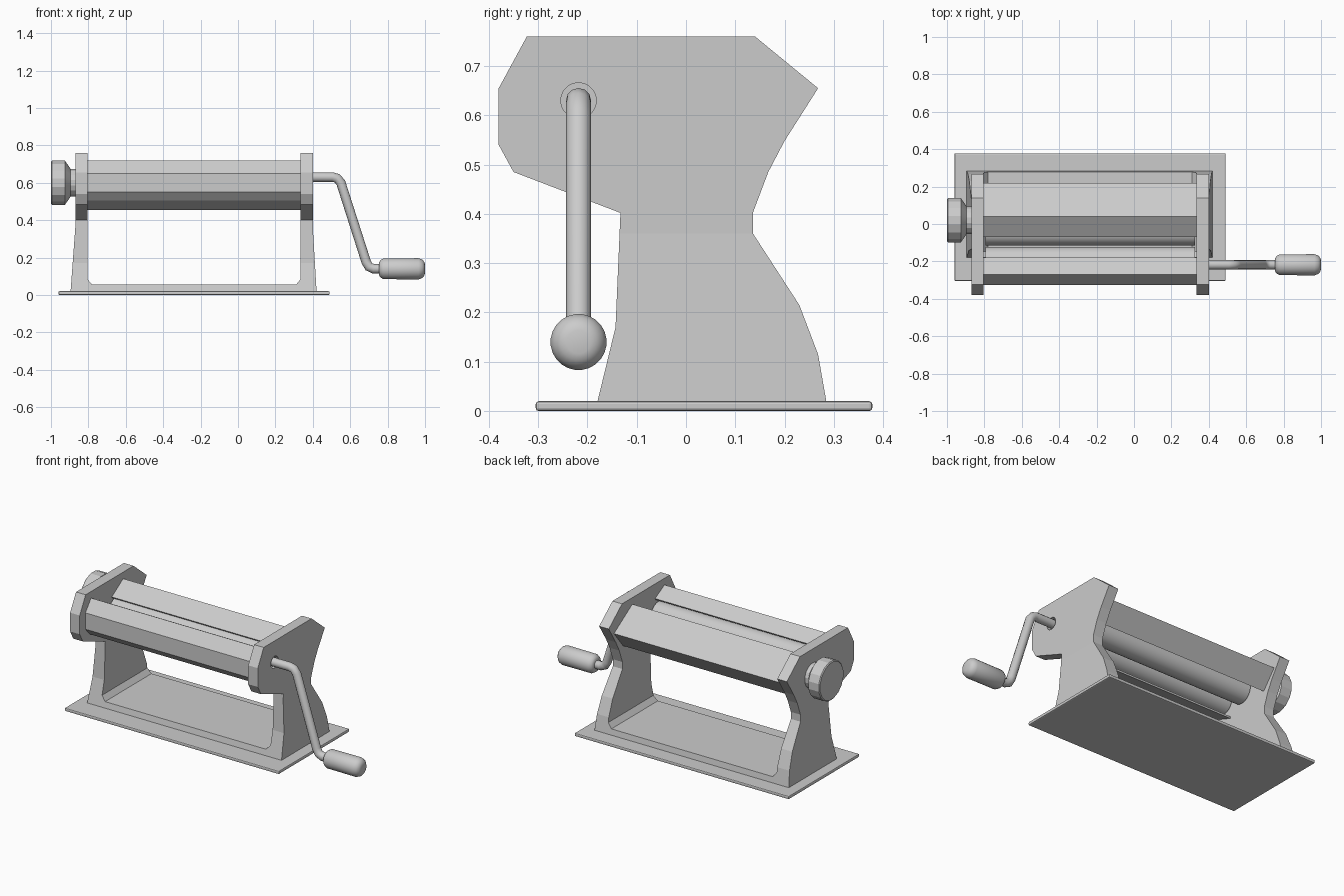
import bpy, bmesh, math
from mathutils import Vector

if "Cube" in bpy.data.objects:
    bpy.data.objects.remove(bpy.data.objects["Cube"])


def finish(name, bm, smooth=None):
    bmesh.ops.recalc_face_normals(bm, faces=bm.faces)
    me = bpy.data.meshes.new(name)
    bm.to_mesh(me)
    bm.free()
    ob = bpy.data.objects.new(name, me)
    bpy.context.collection.objects.link(ob)
    if smooth:
        bpy.ops.object.select_all(action='DESELECT')
        ob.select_set(True)
        bpy.context.view_layer.objects.active = ob
        bpy.ops.object.shade_smooth_by_angle(angle=math.radians(smooth))
    return ob


def prism(points, direction):
    bm = bmesh.new()
    face = bm.faces.new([bm.verts.new(p) for p in points])
    ext = bmesh.ops.extrude_face_region(bm, geom=[face])
    bmesh.ops.translate(bm, vec=Vector(direction),
                        verts=[g for g in ext['geom'] if isinstance(g, bmesh.types.BMVert)])
    return bm


def lathe_x(name, profile, y, z, sides, smooth=None):
    """Spin (x, radius) pairs about an axis parallel to x."""
    bm = bmesh.new()
    rings = []
    for x, r in profile:
        rings.append([bm.verts.new((x, y + r * math.sin(a), z + r * math.cos(a)))
                      for a in [2 * math.pi * (i + 0.5) / sides for i in range(sides)]])
    for r0, r1 in zip(rings, rings[1:]):
        for i in range(sides):
            j = (i + 1) % sides
            bm.faces.new((r0[i], r0[j], r1[j], r1[i]))
    bm.faces.new(rings[0])
    bm.faces.new(rings[-1])
    return finish(name, bm, smooth)


def subtract(ob, cutter):
    cutter.hide_render = True
    cutter.hide_set(True)
    mod = ob.modifiers.new("cut", 'BOOLEAN')
    mod.operation = 'DIFFERENCE'
    mod.solver = 'EXACT'
    mod.object = cutter


XL, XR = -0.87, 0.40      # outer faces of the side plates
IL, IR = -0.805, 0.335    # inner faces

# Base plate
bm = prism([(-0.96, -0.305, 0), (0.49, -0.305, 0), (0.49, 0.378, 0), (-0.96, 0.378, 0)], (0, 0, 0.02))
base = finish("base_plate", bm)
bev = base.modifiers.new("bevel", 'BEVEL')
bev.width = 0.006
bev.segments = 2

# Frame: side-plate outline swept across, flared at the foot, middle cut out
outline = [(-0.18, 0.018), (-0.143, 0.17), (-0.133, 0.402), (-0.35, 0.485), (-0.38, 0.54),
           (-0.38, 0.655), (-0.323, 0.76), (0.14, 0.76), (0.268, 0.655), (0.2, 0.548),
           (0.167, 0.485), (0.136, 0.403), (0.136, 0.36), (0.23, 0.215), (0.268, 0.115),
           (0.285, 0.018)]
bm = prism([(XL, y, z) for y, z in outline], (XR - XL, 0, 0))
bmesh.ops.bisect_plane(bm, geom=bm.verts[:] + bm.edges[:] + bm.faces[:], dist=1e-5,
                       plane_co=(0, 0, 0.36), plane_no=(0, 0, 1))
for v in bm.verts:
    flare = max(0, 0.36 - v.co.z) / 0.34
    v.co.x += flare * (0.02 if v.co.x > 0 else -0.025)
frame = finish("side_frame", bm)

opening = [(IL, 0.9), (IL, 0.085), (-0.78, 0.055), (0.31, 0.055), (IR, 0.085), (IR, 0.9)]
subtract(frame, finish("frame_opening_cutter", prism([(x, -0.6, z) for x, z in opening], (0, 1.2, 0))))
subtract(frame, lathe_x("crank_socket_cutter", [(0.375, 0.036), (0.45, 0.036)], -0.218, 0.63, 32))

# Thin bent covers in front of and behind the rollers
covers = {
    "front_cover": [(-0.18, 0.67), (-0.27, 0.72), (-0.325, 0.65), (-0.325, 0.55),
                    (-0.285, 0.505), (-0.15, 0.455)],
    "back_cover": [(-0.07, 0.65), (0.04, 0.72), (0.218, 0.608), (0.13, 0.5)],
}
for name, pts in covers.items():
    bm = bmesh.new()
    a = [bm.verts.new((IL, y, z)) for y, z in pts]
    b = [bm.verts.new((IR, y, z)) for y, z in pts]
    for i in range(len(pts) - 1):
        bm.faces.new((a[i], a[i + 1], b[i + 1], b[i]))
    ob = finish(name, bm)
    # point normals away from the rollers so the thickness grows inwards
    f = ob.data.polygons[1]
    if f.normal.dot(f.center - Vector((f.center.x, -0.12 if name[0] == 'f' else 0.03, 0.58))) < 0:
        ob.data.flip_normals()
    sol = ob.modifiers.new("thickness", 'SOLIDIFY')
    sol.thickness = 0.01
    sol.offset = -1
    sol.use_even_offset = True

# Pair of rollers with axles into the side plates
for name, y, r in (("front_roller", -0.2, 0.078), ("back_roller", -0.042, 0.073)):
    lathe_x(name, [(-0.83, 0.025), (-0.795, 0.025), (-0.795, r), (0.327, r),
                   (0.327, 0.025), (0.36, 0.025)], y, 0.57, 32, 35)

# Adjusting knob on the left
lathe_x("adjusting_knob", [(-1.0, 0.114), (-0.995, 0.12), (-0.925, 0.12), (-0.895, 0.076),
                           (-0.86, 0.076)], 0.02, 0.6, 16, 20)

# Crank arm: round bar along a bent path
curve = bpy.data.curves.new("crank_arm", 'CURVE')
curve.dimensions = '3D'
curve.bevel_depth = 0.0255
curve.bevel_resolution = 4
curve.use_fill_caps = True
path = [(0.35, 0.63), (0.505, 0.63), (0.53, 0.624), (0.55, 0.6), (0.685, 0.178),
        (0.7, 0.151), (0.725, 0.14), (0.78, 0.14)]
sp = curve.splines.new('POLY')
sp.points.add(len(path) - 1)
for p, (x, z) in zip(sp.points, path):
    p.co = (x, -0.218, z, 1)
bpy.context.collection.objects.link(bpy.data.objects.new("crank_arm", curve))

# Crank grip
lathe_x("crank_grip", [(0.755, 0.036), (0.762, 0.047), (0.778, 0.056), (0.965, 0.057),
                       (0.985, 0.05), (0.996, 0.037), (1.0, 0.024)], -0.218, 0.14, 24, 40)
